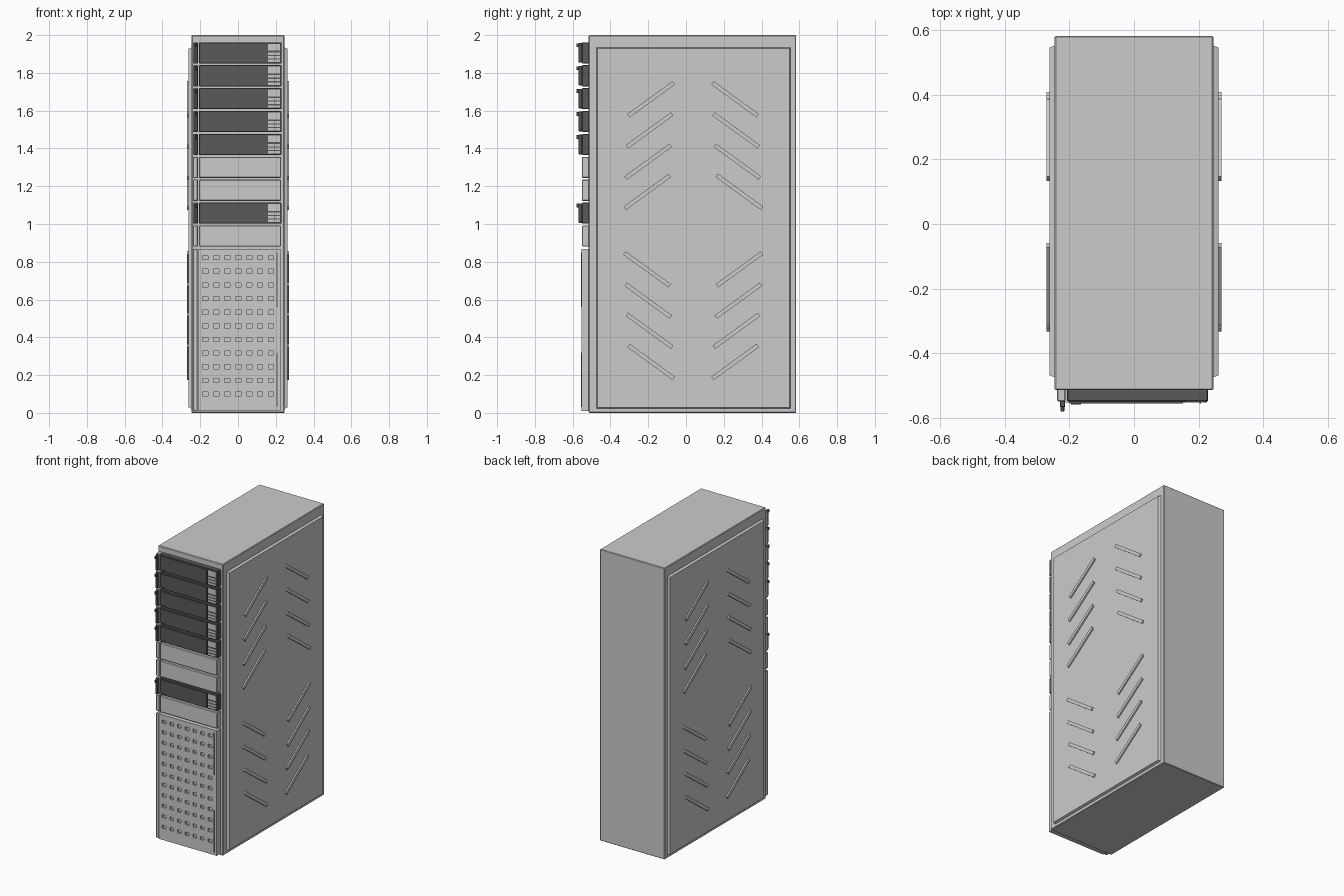
import bpy, bmesh, math
from mathutils import Matrix

if "Cube" in bpy.data.objects:
    bpy.data.objects.remove(bpy.data.objects["Cube"])

dark = bpy.data.materials.new("dark_grey")
dark.diffuse_color = (0.1, 0.1, 0.1, 1)
dark.use_nodes = True
dark.node_tree.nodes["Principled BSDF"].inputs["Base Color"].default_value = dark.diffuse_color


def finish(bm, name, mat=None):
    bmesh.ops.recalc_face_normals(bm, faces=bm.faces)
    me = bpy.data.meshes.new(name)
    bm.to_mesh(me)
    bm.free()
    ob = bpy.data.objects.new(name, me)
    bpy.context.collection.objects.link(ob)
    if mat:
        me.materials.append(mat)
    return ob


def add_box(bm, x0, x1, y0, y1, z0, z1, rot=0):
    m = (Matrix.Translation(((x0 + x1) / 2, (y0 + y1) / 2, (z0 + z1) / 2))
         @ Matrix.Rotation(rot, 4, 'X')
         @ Matrix.Diagonal((x1 - x0, y1 - y0, z1 - z0, 1)))
    return bmesh.ops.create_cube(bm, size=1, matrix=m)["verts"]


def boxes(name, items, mat=None, bevel=0):
    bm = bmesh.new()
    for it in items:
        add_box(bm, *it)
    ob = finish(bm, name, mat)
    if bevel:
        mod = ob.modifiers.new("bevel", 'BEVEL')
        mod.width, mod.segments = bevel, 1
    return ob


# Cabinet body
boxes("cabinet_body", [(-0.246, 0.246, -0.515, 0.583, 0, 2)], bevel=0.004)

# Side panels with chamfered rims and herringbone ribs
ribs = [(-0.185, 1.66, 1), (-0.193, 1.496, 1), (-0.20, 1.33, 1), (-0.205, 1.17, 1),
        (0.26, 1.66, -1), (0.265, 1.496, -1), (0.272, 1.33, -1), (0.283, 1.17, -1),
        (-0.207, 0.76, -1), (-0.2, 0.594, -1), (-0.193, 0.435, -1), (-0.185, 0.27, -1),
        (0.283, 0.76, 1), (0.277, 0.594, 1), (0.268, 0.435, 1), (0.26, 0.27, 1)]
for side, label in ((1, "right"), (-1, "left")):
    bm = bmesh.new()
    for v in add_box(bm, 0.24, 0.262, -0.477, 0.555, 0.02, 1.936):
        if v.co.x > 0.25:
            v.co.y += 0.008 if v.co.y < 0 else -0.008
            v.co.z += 0.008 if v.co.z < 1 else -0.008
    bmesh.ops.scale(bm, vec=(side, 1, 1), verts=bm.verts)
    finish(bm, label + "_side_panel")
    bm = bmesh.new()
    for y, z, s in ribs:
        add_box(bm, 0.25, 0.271, y - 0.148, y + 0.148, z - 0.011, z + 0.011,
                s * math.radians(36))
    bmesh.ops.scale(bm, vec=(side, 1, 1), verts=bm.verts)
    finish(bm, label + "_panel_ribs")

# Perforated lower door: front grid whose hole cells are pushed inward
xs, zs = [-0.212], [0.01]
for i in range(7):
    c = -0.174 + i * 0.0582
    xs += [c - 0.014, c + 0.014]
for i in range(11):
    c = 0.1 + i * 0.0722
    zs += [c - 0.011, c + 0.011]
xs.append(0.226)
zs.append(0.868)
bm = bmesh.new()
grid = [[bm.verts.new((x, -0.554, z)) for z in zs] for x in xs]
holes = []
for i in range(len(xs) - 1):
    for j in range(len(zs) - 1):
        f = bm.faces.new((grid[i][j], grid[i + 1][j], grid[i + 1][j + 1], grid[i][j + 1]))
        if i % 2 and j % 2:
            holes.append(f)
rim = [e for e in bm.edges if e.is_boundary]
for geo, depth in ((bmesh.ops.extrude_edge_only(bm, edges=rim)["geom"], 0.04),
                   (bmesh.ops.extrude_discrete_faces(bm, faces=holes)["faces"], 0.012)):
    vs = {v for g in geo if isinstance(g, bmesh.types.BMFace) for v in g.verts}
    if depth > 0.02:
        vs = {g for g in geo if isinstance(g, bmesh.types.BMVert)}
    for v in vs:
        v.co.y += depth
finish(bm, "perforated_door")
boxes("door_hinge_strip", [(-0.238, -0.215, -0.55, -0.51, 0.01, 0.868)], bevel=0.003)
boxes("door_trim", [(0.203, 0.208, -0.556, -0.55, a, b) for a, b in ((0.03, 0.32), (0.56, 0.85))], dark)

# Nine bays: drives or blank covers, each beside a narrow left strip
for n in range(9):
    top = 1.962 - n * 0.1212
    bot = top - 0.112
    tag = str(n + 1)
    boxes("bay_strip_" + tag, [(-0.238, -0.213, -0.55, -0.51, bot, top)], bevel=0.003)
    if n in (5, 6, 8):
        boxes("blank_cover_" + tag, [(-0.207, 0.228, -0.551, -0.51, bot, top)], bevel=0.004)
        continue
    boxes("drive_body_" + tag, [(-0.207, 0.23, -0.55, -0.51, bot, top)], dark, 0.003)
    # Raised drive face with lower indicator bars
    boxes("drive_face_" + tag,
          [(-0.2, 0.152, -0.557, -0.545, bot + 0.006, top - 0.006),
           (-0.195, -0.165, -0.559, -0.55, bot + 0.012, bot + 0.016)], dark)
    # Control block: plate on top, small keys below
    boxes("control_plate_" + tag, [(0.16, 0.222, -0.554, -0.545, top - 0.044, top - 0.008)])
    keys = [(0.16 + c * 0.032, 0.19 + c * 0.032, -0.554, -0.545,
             bot + 0.008 + r * 0.019, bot + 0.021 + r * 0.019)
            for c in range(2) for r in range(3)]
    boxes("control_keys_" + tag, keys)
    # Latch lever with lip at the top
    boxes("latch_lever_" + tag,
          [(-0.23, -0.214, -0.568, -0.545, bot + 0.004, top - 0.004),
           (-0.228, -0.216, -0.581, -0.56, top - 0.026, top - 0.006)], dark, 0.002)
